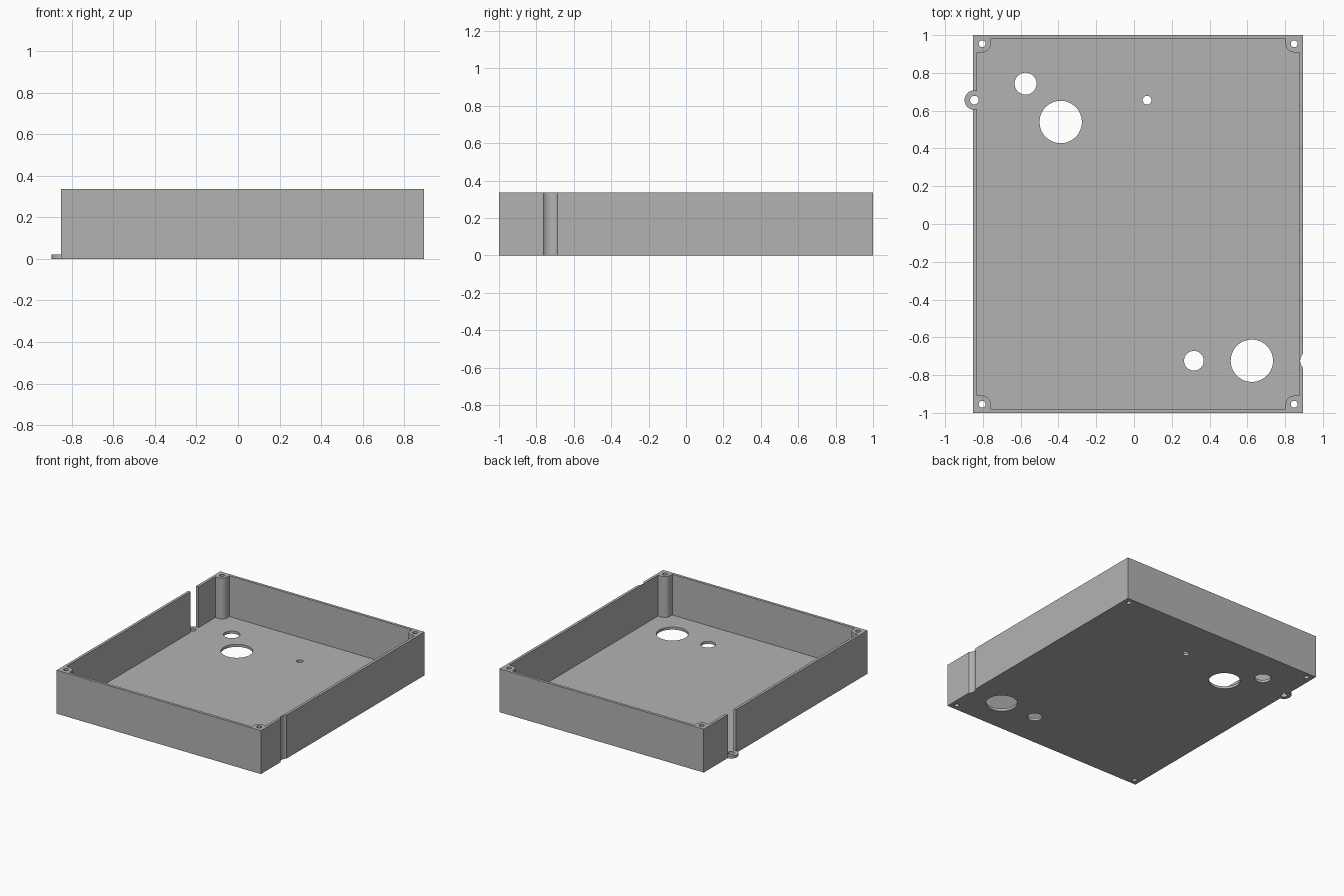
import bpy, bmesh, math

if "Cube" in bpy.data.objects:
    bpy.data.objects.remove(bpy.data.objects["Cube"])

H, FLOOR = 0.336, 0.02            # total height, floor thickness
X0, X1, Y = -0.852, 0.896, 1.0    # outer walls
WALL, POST_R = 0.021, 0.045
TAB = (-0.845, 0.656)


def prism(name, pts, z0, z1):
    """Extrude a closed counter-clockwise 2D profile from z0 to z1."""
    bm = bmesh.new()
    face = bm.faces.new([bm.verts.new((x, y, z0)) for x, y in pts])
    top = bmesh.ops.extrude_face_region(bm, geom=[face])["geom"]
    bmesh.ops.translate(bm, vec=(0, 0, z1 - z0),
                        verts=[v for v in top if isinstance(v, bmesh.types.BMVert)])
    bmesh.ops.recalc_face_normals(bm, faces=bm.faces)
    me = bpy.data.meshes.new(name)
    bm.to_mesh(me)
    bm.free()
    ob = bpy.data.objects.new(name, me)
    bpy.context.collection.objects.link(ob)
    return ob


def circle(c, r, n=64):
    return [(c[0] + r * math.cos(2 * math.pi * i / n),
             c[1] + r * math.sin(2 * math.pi * i / n)) for i in range(n)]


def boolean(target, tool, op):
    mod = target.modifiers.new("bool", 'BOOLEAN')
    mod.operation, mod.solver, mod.object = op, 'EXACT', tool
    bpy.context.view_layer.objects.active = target
    bpy.ops.object.modifier_apply(modifier=mod.name)
    bpy.data.objects.remove(tool, do_unlink=True)


# outer block
tray = prism("open_tray", [(X0, -Y), (X1, -Y), (X1, Y), (X0, Y)], 0, H)

# cavity, leaving a rounded screw post in every corner
cavity, screw_holes = [], []
for sx, sy in ((1, 1), (-1, 1), (-1, -1), (1, -1)):
    hx = X1 - 0.048 if sx > 0 else X0 + 0.048
    hy = sy * (Y - 0.046)
    wx = X1 - WALL if sx > 0 else X0 + WALL
    arc = [(hx - sx * POST_R * math.sin(t), hy - sy * POST_R * math.cos(t))
           for t in (i * math.pi / 32 for i in range(17))]
    corner = [(wx, hy - sy * POST_R)] + arc + [(hx - sx * POST_R, sy * (Y - WALL))]
    cavity += corner if sx * sy > 0 else corner[::-1]
    screw_holes.append(((hx, hy), 0.018))
boolean(tray, prism("cavity", cavity, FLOOR, H + 0.1), 'DIFFERENCE')

# slot in the left wall and the round mounting tab below it
boolean(tray, prism("slot", circle(TAB, 0.050), FLOOR, H + 0.1), 'DIFFERENCE')
boolean(tray, prism("tab", circle(TAB, 0.052), 0, FLOOR), 'UNION')

# through holes in floor, posts and tab, plus the groove in the right wall
holes = screw_holes + [
    (TAB, 0.023), ((0.069, 0.656), 0.023),
    ((-0.574, 0.743), 0.058), ((-0.388, 0.54), 0.112),
    ((0.317, -0.724), 0.052), ((0.624, -0.724), 0.112),
    ((0.932, -0.724), 0.052)]
for c, r in holes:
    boolean(tray, prism("hole", circle(c, r), -0.1, H + 0.1), 'DIFFERENCE')

# one grey plastic
mat = bpy.data.materials.new("grey plastic")
mat.diffuse_color = (0.45, 0.45, 0.45, 1)
mat.use_nodes = True
mat.node_tree.nodes["Principled BSDF"].inputs["Base Color"].default_value = mat.diffuse_color
tray.data.materials.clear()
tray.data.materials.append(mat)
bpy.ops.object.select_all(action='DESELECT')
tray.select_set(True)
bpy.context.view_layer.objects.active = tray
bpy.ops.object.shade_smooth_by_angle(angle=math.radians(30))
